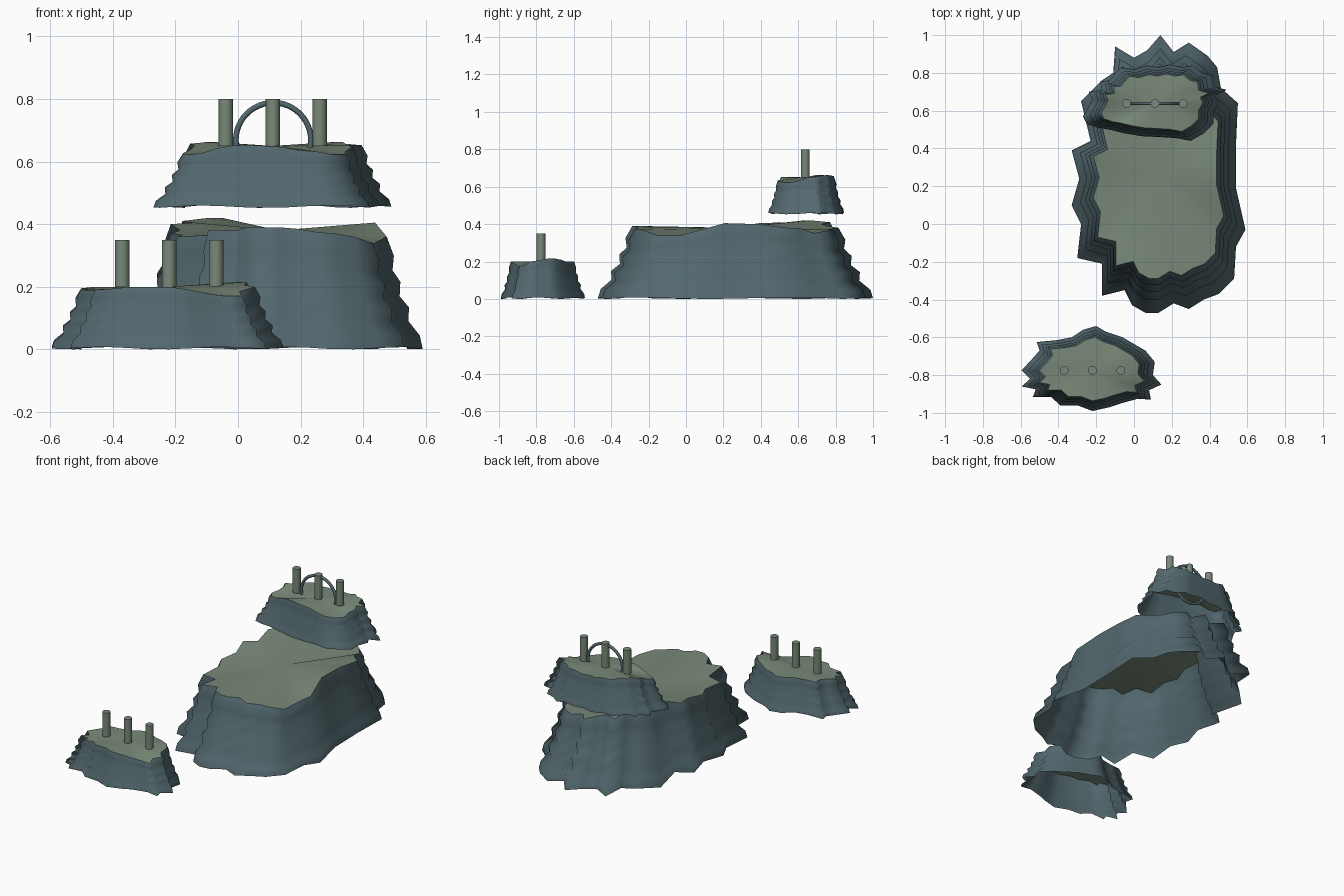
import bpy, bmesh, math


def material(name, rgb):
    m = bpy.data.materials.new(name)
    m.diffuse_color = (*rgb, 1)
    return m


SLATE = material("slate_blue", (0.085, 0.138, 0.155))
MOSS = material("moss_green", (0.19, 0.25, 0.19))

# wall profile: (height fraction, outline scale), three eroded ledges
PROFILE = [(0, 1), (.12, .98), (.25, .90), (.37, .905), (.47, .84),
           (.60, .845), (.70, .79), (.83, .80), (1, .75)]

# ground outlines: (x, y, rim height)
MAIN = [(.14, 1, .38), (.21, .91, .37), (.29, .96, .37), (.39, .89, .36), (.44, .83, .35),
        (.46, .72, .38), (.55, .64, .38), (.54, .42, .40), (.54, .19, .405), (.59, -.03, .36),
        (.54, -.12, .34), (.53, -.29, .34), (.45, -.37, .36), (.37, -.40, .37), (.29, -.45, .375),
        (.21, -.42, .385), (.13, -.47, .39), (.06, -.47, .39), (-.01, -.43, .39), (-.05, -.35, .38),
        (-.17, -.38, .38), (-.17, -.21, .365), (-.30, -.18, .36), (-.28, 0, .365), (-.33, .10, .37),
        (-.29, .24, .38), (-.33, .39, .40), (-.23, .44, .405), (-.28, .65, .41), (-.17, .76, .42),
        (-.11, .80, .42), (-.10, .94, .41), (0, .88, .40), (.07, .92, .39)]
SMALL = [(-.20, -.54, .20), (-.15, -.57, .20), (-.06, -.60, .20), (0, -.635, .21), (.06, -.67, .215),
         (.11, -.73, .215), (.10, -.80, .205), (.145, -.85, .20), (.08, -.88, .185), (.09, -.93, .17),
         (.02, -.925, .17), (-.07, -.95, .18), (-.13, -.97, .19), (-.22, -.99, .20), (-.30, -.96, .20),
         (-.39, -.96, .20), (-.44, -.915, .195), (-.535, -.915, .19), (-.52, -.875, .19),
         (-.595, -.86, .19), (-.55, -.82, .19), (-.595, -.775, .195), (-.54, -.715, .20),
         (-.50, -.67, .20), (-.515, -.625, .20), (-.41, -.615, .20), (-.33, -.60, .20), (-.27, -.56, .20)]
UPPER = [(.49, .71, .20), (.43, .68, .20), (.45, .645, .195), (.42, .59, .18), (.42, .53, .17),
         (.37, .48, .17), (.30, .44, .18), (.22, .455, .185), (.14, .46, .195), (.04, .465, .20),
         (-.05, .48, .20), (-.13, .50, .19), (-.19, .51, .175), (-.25, .53, .17), (-.27, .57, .175),
         (-.24, .62, .185), (-.22, .66, .20), (-.24, .70, .205), (-.17, .71, .21), (-.18, .755, .21),
         (-.13, .76, .21), (-.07, .83, .205), (0, .82, .20), (.07, .84, .195), (.13, .83, .195),
         (.19, .845, .195), (.26, .83, .20), (.31, .84, .205), (.36, .80, .21), (.41, .79, .21),
         (.42, .73, .205)]


def finish(name, bm, mat, smooth=True):
    me = bpy.data.meshes.new(name)
    bm.normal_update()
    bm.to_mesh(me)
    bm.free()
    me.materials.append(mat)
    ob = bpy.data.objects.new(name, me)
    bpy.context.collection.objects.link(ob)
    for p in me.polygons:
        p.use_smooth = smooth
    return ob


def island(name, outline, centre, base, mid):
    """Open-bottomed ledged wall plus a fan-shaped plateau."""
    cx, cy = centre
    n = len(outline)

    def ring(bm, t, s):
        return [bm.verts.new((cx + (x - cx) * s, cy + (y - cy) * s,
                              base + h * t + (.004 * (1 + math.sin(i * 1.3)) * (1 - t))))
                for i, (x, y, h) in enumerate(outline)]

    bm = bmesh.new()
    rings = [ring(bm, t, s) for t, s in PROFILE]
    for a, b in zip(rings, rings[1:]):
        for i in range(n):
            j = (i + 1) % n
            bm.faces.new((a[j], a[i], b[i], b[j]))     # outlines run clockwise
    finish(name + "_cliff", bm, SLATE)

    bm = bmesh.new()
    rim = ring(bm, *PROFILE[-1])
    hub = bm.verts.new((cx, cy, base + mid))
    for i in range(n):
        bm.faces.new((hub, rim[(i + 1) % n], rim[i]))
    finish(name + "_plateau", bm, MOSS)


island("main_island", MAIN, (.13, .26), 0, .38)
island("small_island", SMALL, (-.22, -.775), 0, .20)
island("floating_island", UPPER, (.11, .64), .452, .198)


# standing pillars, three per small island
def pillar(name, x, y, z0, z1):
    bpy.ops.mesh.primitive_cylinder_add(vertices=24, radius=.023, depth=z1 - z0,
                                        location=(x, y, (z0 + z1) / 2))
    ob = bpy.context.object
    ob.name = name
    ob.data.materials.append(MOSS)
    bpy.ops.object.shade_smooth_by_angle()


for k in (-1, 0, 1):
    pillar(f"small_island_pillar_{k + 2}", -.22 + .15 * k, -.775, .20, .35)
    pillar(f"floating_island_pillar_{k + 2}", .111 + .15 * k, .638, .65, .80)

# upright ring threaded behind the pillars
bpy.ops.mesh.primitive_torus_add(major_radius=.12, minor_radius=.009, major_segments=48,
                                 minor_segments=10, location=(.113, .638, .668),
                                 rotation=(math.pi / 2, 0, 0))
ring_ob = bpy.context.object
ring_ob.name = "portal_ring"
ring_ob.data.materials.append(SLATE)
bpy.ops.object.shade_smooth()
